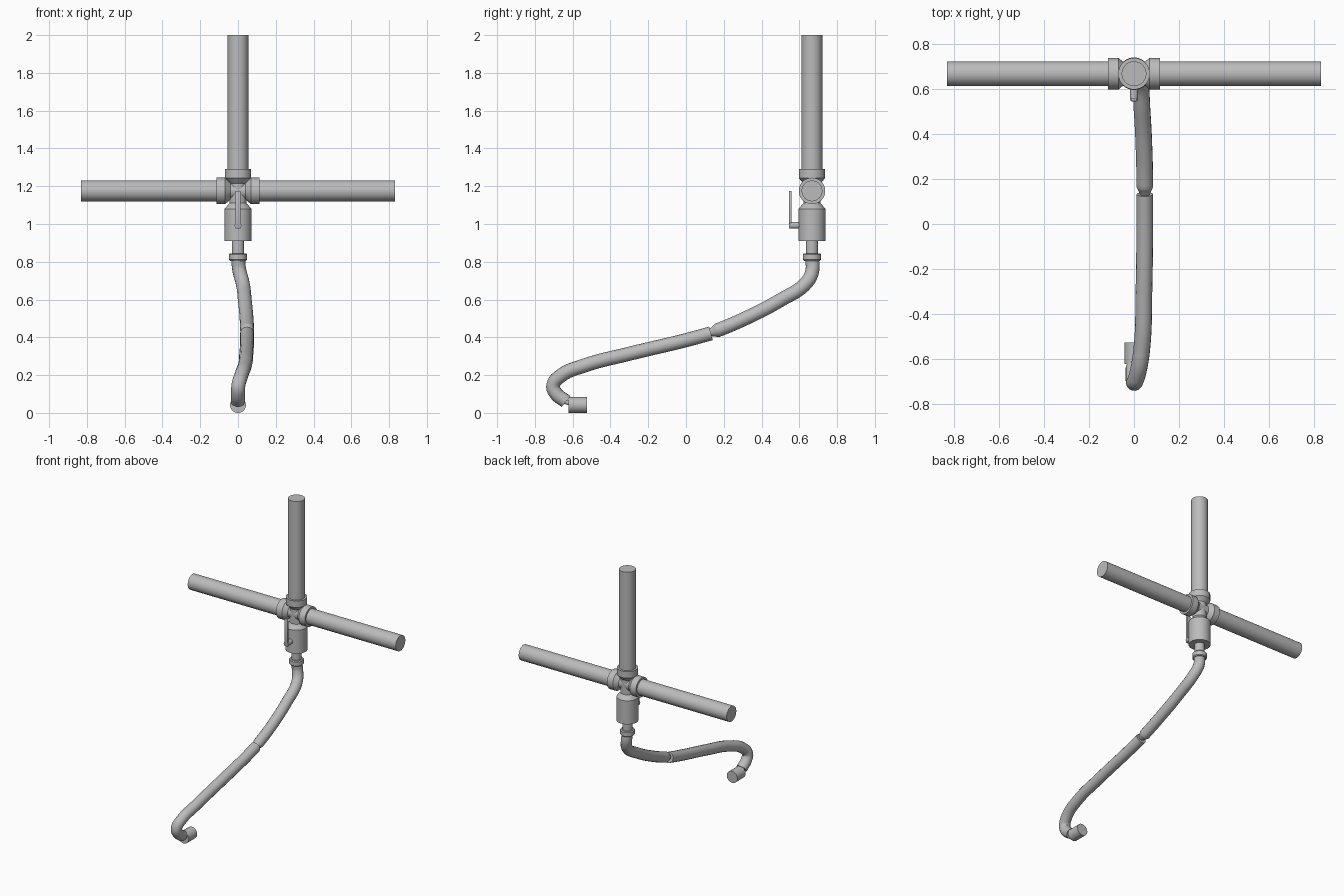
import bpy, bmesh, math
from mathutils import Matrix, Vector

cube = bpy.data.objects.get("Cube")
if cube:
    bpy.data.objects.remove(cube, do_unlink=True)

GREY = (0.5, 0.5, 0.5, 1)
metal = bpy.data.materials.new("plain grey")
metal.use_nodes = True
metal.diffuse_color = GREY
metal.node_tree.nodes["Principled BSDF"].inputs["Base Color"].default_value = GREY

AXIS_Y = 0.667                       # line of the upright pipe
CROSS = Vector((0, AXIS_Y, 1.175))   # centre of the cross fitting


def finish(obj):
    obj.data.materials.append(metal)
    bpy.ops.object.select_all(action="DESELECT")
    obj.select_set(True)
    bpy.context.view_layer.objects.active = obj
    bpy.ops.object.shade_smooth_by_angle(angle=math.radians(35))
    return obj


def mesh_object(name, bm):
    bmesh.ops.recalc_face_normals(bm, faces=bm.faces)
    mesh = bpy.data.meshes.new(name)
    bm.to_mesh(mesh)
    bm.free()
    obj = bpy.data.objects.new(name, mesh)
    bpy.context.collection.objects.link(obj)
    return finish(obj)


def lathe(name, profile, origin, direction, sides=40):
    """Solid of revolution from (distance, radius) pairs along a direction."""
    bm = bmesh.new()
    rings = []
    for dist, rad in profile:
        rings.append([bm.verts.new((rad * math.cos(a), rad * math.sin(a), dist))
                      for a in (math.tau * i / sides for i in range(sides))])
    for low, high in zip(rings, rings[1:]):
        for i in range(sides):
            j = (i + 1) % sides
            bm.faces.new((low[i], low[j], high[j], high[i]))
    bm.faces.new(rings[0])
    bm.faces.new(rings[-1])
    turn = Vector(direction).to_track_quat("Z", "Y").to_matrix().to_4x4()
    bm.transform(Matrix.Translation(origin) @ turn)
    return mesh_object(name, bm)


def box(name, size, centre, bevel):
    bm = bmesh.new()
    bmesh.ops.create_cube(bm, size=1, matrix=Matrix.Translation(centre) @ Matrix.Diagonal((*size, 1)))
    bmesh.ops.bevel(bm, geom=bm.edges[:], offset=bevel, segments=2, affect="EDGES", profile=0.5)
    return mesh_object(name, bm)


def hose(name, points, radius, start_scale=1, end_scale=1):
    """Round tube along a smooth path, with optional narrowed ends."""
    curve = bpy.data.curves.new(name, "CURVE")
    curve.dimensions = "3D"
    curve.bevel_depth = radius
    curve.bevel_resolution = 6
    curve.resolution_u = 10
    curve.use_fill_caps = True
    spline = curve.splines.new("BEZIER")
    spline.bezier_points.add(len(points) - 1)
    for bp, co in zip(spline.bezier_points, points):
        bp.co = co
        bp.handle_left_type = bp.handle_right_type = "AUTO"
    spline.bezier_points[0].radius = start_scale
    spline.bezier_points[-1].radius = end_scale
    obj = bpy.data.objects.new(name, curve)
    bpy.context.collection.objects.link(obj)
    bpy.ops.object.select_all(action="DESELECT")
    obj.select_set(True)
    bpy.context.view_layer.objects.active = obj
    bpy.ops.object.convert(target="MESH")
    return finish(bpy.context.view_layer.objects.active)


# Three pipes and their flared collars on the cross fitting
ARMS = {"left": ((1, 0, 0), 0.83), "right": ((-1, 0, 0), 0.83), "upper": ((0, 0, 1), 0.825)}
for side, (direction, length) in ARMS.items():
    lathe(side + "_pipe", [(0.09, 0.055), (length, 0.055)], CROSS, direction)
    lathe(side + "_collar", [(0, 0.045), (0.04, 0.045), (0.068, 0.07), (0.115, 0.07)],
          CROSS, direction)

# Valve body, outlet and hose nut below the cross
lathe("valve_body", [(0, 0.045), (0.065, 0.045), (0.095, 0.072), (0.265, 0.072)],
      CROSS, (0, 0, -1))
lathe("outlet", [(0.25, 0.033), (0.36, 0.033)], CROSS, (0, 0, -1))
lathe("hose_nut", [(0.33, 0.043), (0.336, 0.048), (0.364, 0.048), (0.37, 0.043)],
      CROSS, (0, 0, -1))

# Lever handle on the front of the valve
lathe("lever_stem", [(0.06, 0.018), (0.12, 0.018)], (0, AXIS_Y, 0.993), (0, -1, 0), 24)
box("lever_handle", (0.028, 0.015, 0.2), (0, 0.552, 1.075), 0.004)

# Flexible hose in two lengths that meet at a narrow joint
hose("upper_hose", [(0, AXIS_Y, 0.82), (0.007, 0.669, 0.755), (0.024, 0.638, 0.69),
                    (0.036, 0.5, 0.597), (0.045, 0.32, 0.503), (0.048, 0.165, 0.437),
                    (0.048, 0.13, 0.425)], 0.037, end_scale=0.55)
hose("lower_hose", [(0.048, 0.132, 0.421), (0.048, 0, 0.385), (0.044, -0.3, 0.313),
                    (0.036, -0.54, 0.25), (0.016, -0.665, 0.195), (0.002, -0.703, 0.145),
                    (0, -0.69, 0.105), (0, -0.635, 0.06)], 0.037)

# Short nozzle at the end of the hose
lathe("nozzle", [(0, 0.042), (0.096, 0.042)], (0, -0.621, 0.042), (0, 1, 0))
lathe("nozzle_link", [(0, 0.012), (0.035, 0.012)], (0, -0.645, 0.06), (0, 1, -0.3), 16)
